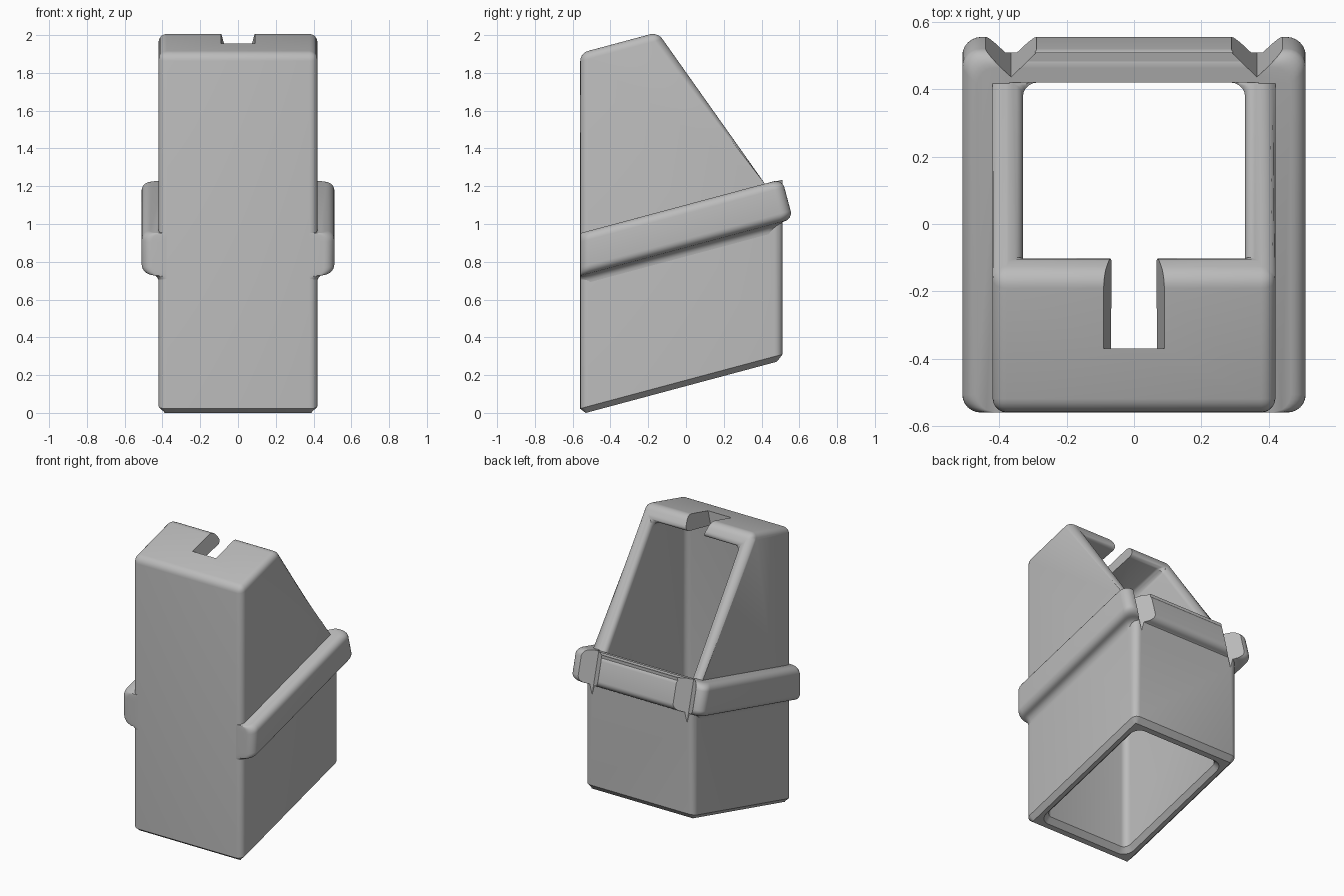
import bpy, bmesh, math

cube = bpy.data.objects.get("Cube")
if cube:
    bpy.data.objects.remove(cube)

TILT = math.radians(15)
S, C = math.sin(TILT), math.cos(TILT)
FRONT, BACK, HALF, WALL = -0.56, 0.51, 0.42, 0.09

grey = bpy.data.materials.new("plain grey")
grey.use_nodes = True
grey.diffuse_color = (0.5, 0.5, 0.5, 1)
grey.node_tree.nodes["Principled BSDF"].inputs["Base Color"].default_value = (0.5, 0.5, 0.5, 1)


def finish(name, bm):
    bmesh.ops.recalc_face_normals(bm, faces=bm.faces)
    mesh = bpy.data.meshes.new(name)
    bm.to_mesh(mesh)
    bm.free()
    mesh.materials.append(grey)
    obj = bpy.data.objects.new(name, mesh)
    bpy.context.collection.objects.link(obj)
    return obj


def loft(name, rings):
    """Solid through rings of equal point count, capped at both ends."""
    bm = bmesh.new()
    loops = [[bm.verts.new(p) for p in ring] for ring in rings]
    n = len(loops[0])
    for a, b in zip(loops, loops[1:]):
        for i in range(n):
            j = (i + 1) % n
            bm.faces.new((a[i], a[j], b[j], b[i]))
    bm.faces.new(loops[0])
    bm.faces.new(loops[-1])
    return finish(name, bm)


def tilted(x, u, w):
    """Point in the tilted frame: u runs up the slope, w is normal to it."""
    return (x, u * C - w * S, u * S + w * C)


def cut(obj, cutters):
    bpy.context.view_layer.objects.active = obj
    for cutter in cutters:
        mod = obj.modifiers.new("cut", 'BOOLEAN')
        mod.operation = 'DIFFERENCE'
        mod.solver = 'EXACT'
        mod.object = cutter
        bpy.ops.object.modifier_apply(modifier=mod.name)


def roof(y):
    return 1.905 + math.tan(TILT) * (y - FRONT)


def floor(y):
    return math.tan(TILT) * (y + 0.53)


# Hollow body: outer profile in capitals, inner profile in small letters
inF, inB = FRONT + WALL, BACK - WALL
rim_z = 1.21
profile = {
    "A": (FRONT, floor(FRONT)), "B": (BACK, floor(BACK)),
    "C": (BACK, rim_z + WALL * math.tan(TILT)), "D": (inB, rim_z),
    "E": (-0.15, roof(-0.15)), "F": (FRONT, roof(FRONT)),
    "a": (inF, floor(inF)), "b": (inB, floor(inB)), "d": (inB, rim_z),
    "e": (-0.085, roof(-0.15) - 0.065 * (roof(-0.15) - rim_z) / (inB + 0.15)),
    "f": (inF, roof(inF) - WALL),
}
bm = bmesh.new()
V = {(k, s): bm.verts.new((s * (HALF if k.isupper() else HALF - WALL), y, z))
     for k, (y, z) in profile.items() for s in (-1, 1)}
for s in (-1, 1):
    for side in ("ABCDEF", "abdef", "ABba"):
        bm.faces.new([V[k, s] for k in side])
for strip in ("AF", "FE", "BC", "CDd", "DEed", "af", "fe", "bd", "Aa", "Bb"):
    if strip == "DEed":   # open frame of the sloping back
        path = [("D", 1), ("E", 1), ("E", -1), ("D", -1), ("d", -1), ("e", -1), ("e", 1), ("d", 1)]
    else:
        path = [(k, 1) for k in strip] + [(k, -1) for k in reversed(strip)]
    bm.faces.new([V[p] for p in path])
bmesh.ops.recalc_face_normals(bm, faces=bm.faces)

round_edges = [bm.edges.get((V[p[0], s], V[p[1], s])) for s in (-1, 1)
               for p in ("AF", "FE", "ED", "BC", "af", "fe", "ed", "bd")]
round_edges += [bm.edges.get((V[k, 1], V[k, -1])) for k in "EFdef"]
bmesh.ops.bevel(bm, geom=round_edges, offset=0.042, offset_type='OFFSET', segments=5,
                profile=0.5, affect='EDGES', clamp_overlap=False)
bm.normal_update()


def is_bottom(face):
    return face.normal.z < -0.9 and face.calc_center_median().z < 0.4


# Chamfered rim around the open bottom
rim = [e for e in bm.edges if sum(is_bottom(f) for f in e.link_faces) == 1]
bmesh.ops.bevel(bm, geom=rim, offset=0.03, offset_type='OFFSET', segments=1,
                profile=0.5, affect='EDGES', clamp_overlap=False)
body = finish("hollow_body", bm)

# Sloping collar with a rounded lip and a fillet below
R, TOP, LOW = 0.045, 1.064, 0.845
steps = [math.pi / 2 * i / 6 for i in range(7)]
lip = [(LOW - R + R * math.sin(t), R - R * math.cos(t)) for t in steps]
lip += [(LOW + R - R * math.cos(t), R + R * math.sin(t)) for t in steps[1:]]
lip += [(TOP - R + R * math.sin(t), R + R * math.cos(t)) for t in steps]


def collar_ring(w, out, radius=0.055):
    x, back, front = HALF + out, 0.722 + out, (FRONT + w * S) / C
    ring = []
    for q, (cx, cu) in enumerate(((x, back), (-x, back), (-x, front), (x, front))):
        cx -= math.copysign(radius, cx)
        cu += -radius if q < 2 else radius
        for t in steps:
            a = t + q * math.pi / 2
            ring.append(tilted(cx + radius * math.cos(a), cu + radius * math.sin(a), w))
    return ring


collar = loft("sloping_collar", [collar_ring(w, out) for w, out in lip])

# Cutters: collar hole, roof slot, two V notches
hole = loft("collar_hole", [[(x, y, z) for x, y in
            ((-0.37, -0.8), (0.37, -0.8), (0.37, 0.462), (-0.37, 0.462))] for z in (0.3, 1.6)])
slot = loft("roof_slot", [[(x, y, roof(y) + h) for x, h in
            ((-0.1, 0.045), (0.1, 0.045), (0.06, -0.135), (-0.06, -0.135))] for y in (-0.37, 0.1)])
notches = [loft("notch", [[tilted(s * 0.365 + x, u, w) for x, u in
           ((0, 0.736), (0.2, 0.936), (-0.2, 0.936))] for w in (0.7, 1.1)]) for s in (-1, 1)]
cut(body, [slot] + notches)
cut(collar, [hole] + notches)
for cutter in [hole, slot] + notches:
    bpy.data.objects.remove(cutter)

for obj in (body, collar):
    bpy.ops.object.select_all(action='DESELECT')
    obj.select_set(True)
    bpy.context.view_layer.objects.active = obj
    bpy.ops.object.shade_smooth_by_angle(angle=math.radians(32))
